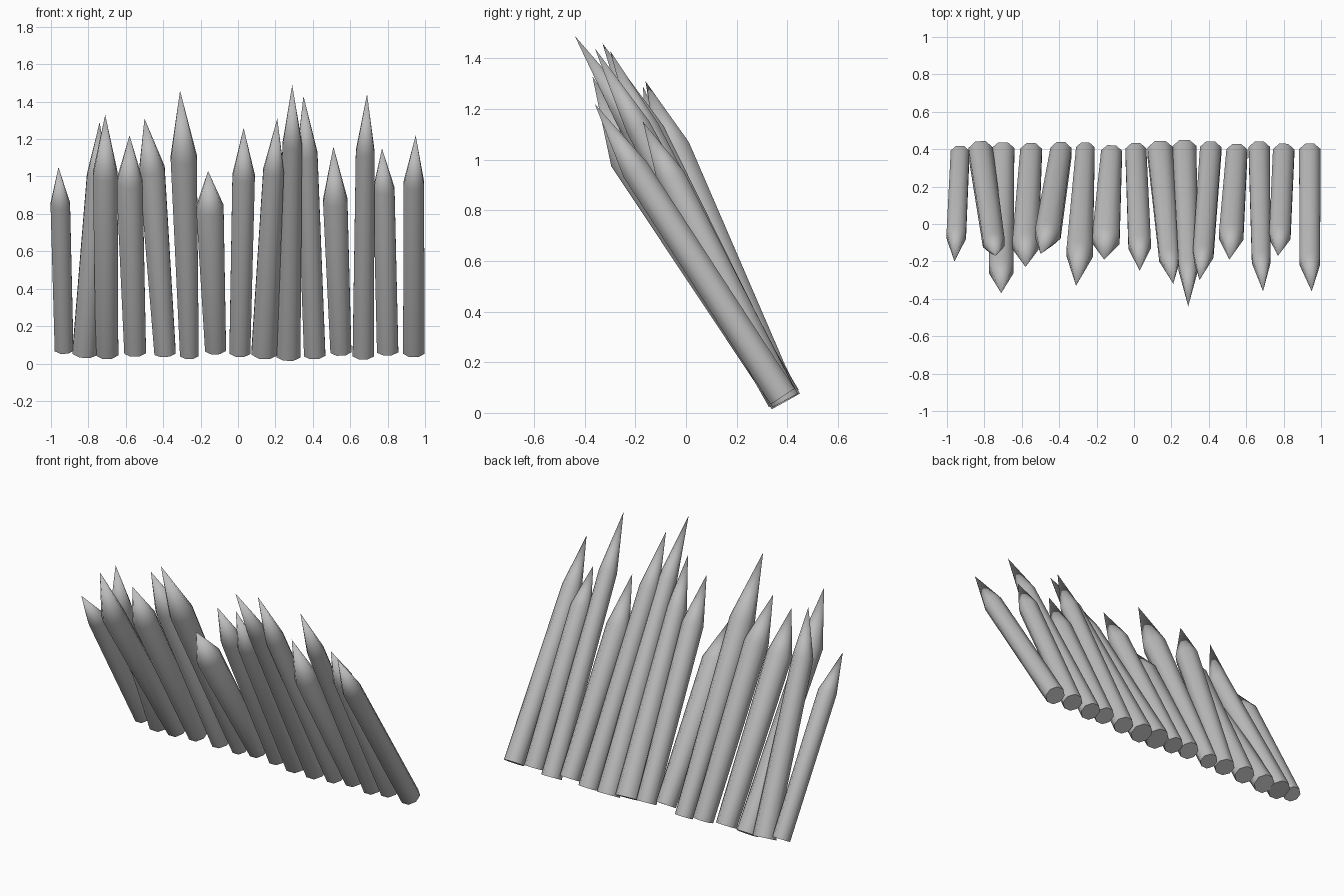
import bpy
import bmesh
import math
from mathutils import Vector

SIDES = 8

# Remove the default cube
cube = bpy.data.objects.get("Cube")
if cube:
    bpy.data.objects.remove(cube, do_unlink=True)

# Single flat colour for the timber
wood = bpy.data.materials.new("weathered_grey_wood")
wood.use_nodes = True
grey = (0.5, 0.5, 0.5, 1.0)
wood.diffuse_color = grey
shader = next(n for n in wood.node_tree.nodes if n.type == "BSDF_PRINCIPLED")
shader.inputs["Base Color"].default_value = grey


def add_ring(bm, centre, axis, half_width):
    """Ring of vertices square to the axis, with a flat side facing front and back."""
    side = Vector((1, 0, 0))
    side = (side - axis * side.dot(axis)).normalized()
    up = axis.cross(side)
    radius = half_width / math.cos(math.pi / SIDES)
    verts = []
    for i in range(SIDES):
        angle = math.tau * (i + 0.5) / SIDES
        offset = side * math.cos(angle) + up * math.sin(angle)
        verts.append(bm.verts.new(centre + offset * radius))
    return verts


def add_stake(name, foot_x, foot_width, shoulder, shoulder_width, tip):
    """Leaning pole with a flat foot and a sharpened point."""
    # Taller stakes are sunk slightly deeper and further back
    extra = tip[2] - 1.03
    foot = Vector((foot_x, 0.373 + 0.045 * extra, 0.078 - 0.07 * extra))
    shoulder = Vector(shoulder)
    axis = (shoulder - foot).normalized()

    bm = bmesh.new()
    lower = add_ring(bm, foot, axis, foot_width)
    upper = add_ring(bm, shoulder, axis, shoulder_width)
    point = bm.verts.new(tip)
    bm.faces.new(list(reversed(lower)))
    for i in range(SIDES):
        j = (i + 1) % SIDES
        bm.faces.new((lower[i], lower[j], upper[j], upper[i]))
        bm.faces.new((upper[i], upper[j], point))
    bmesh.ops.recalc_face_normals(bm, faces=bm.faces[:])

    mesh = bpy.data.meshes.new(name)
    bm.to_mesh(mesh)
    bm.free()
    mesh.materials.append(wood)
    stake = bpy.data.objects.new(name, mesh)
    bpy.context.collection.objects.link(stake)
    return stake


# Foot x, foot half width, shoulder centre, shoulder half width, tip
stakes = [
    (-.93, .05, (-.95, -.06, .85), .052, (-.96, -.2, 1.05)),
    (-.82, .065, (-.75, -.1, 1), .058, (-.74, -.17, 1.29)),
    (-.7, .06, (-.71, -.24, 1.01), .066, (-.71, -.37, 1.33)),
    (-.55, .058, (-.58, -.11, .97), .07, (-.58, -.23, 1.22)),
    (-.39, .057, (-.46, -.05, 1.04), .068, (-.5, -.16, 1.31)),
    (-.26, .05, (-.29, -.15, 1.1), .07, (-.31, -.33, 1.46)),
    (-.12, .056, (-.15, -.08, .83), .073, (-.16, -.19, 1.03)),
    (.01, .056, (.03, -.11, 1), .06, (.03, -.25, 1.26)),
    (.14, .068, (.19, -.18, 1.03), .055, (.21, -.32, 1.31)),
    (.27, .064, (.29, -.23, 1.17), .052, (.29, -.44, 1.49)),
    (.41, .057, (.37, -.16, 1.12), .055, (.35, -.3, 1.43)),
    (.55, .056, (.52, -.06, .87), .065, (.51, -.19, 1.16)),
    (.67, .057, (.68, -.19, 1.13), .05, (.69, -.36, 1.44)),
    (.8, .057, (.78, -.06, .93), .057, (.77, -.17, 1.15)),
    (.94, .057, (.94, -.2, .96), .055, (.95, -.36, 1.22)),
]

bpy.ops.object.select_all(action="DESELECT")
for number, spec in enumerate(stakes, start=1):
    stake = add_stake(f"stake_{number}", *spec)
    stake.select_set(True)
    bpy.context.view_layer.objects.active = stake

# Rounded sides and points, crisp edge around each foot
bpy.ops.object.shade_smooth_by_angle(angle=math.radians(50))
